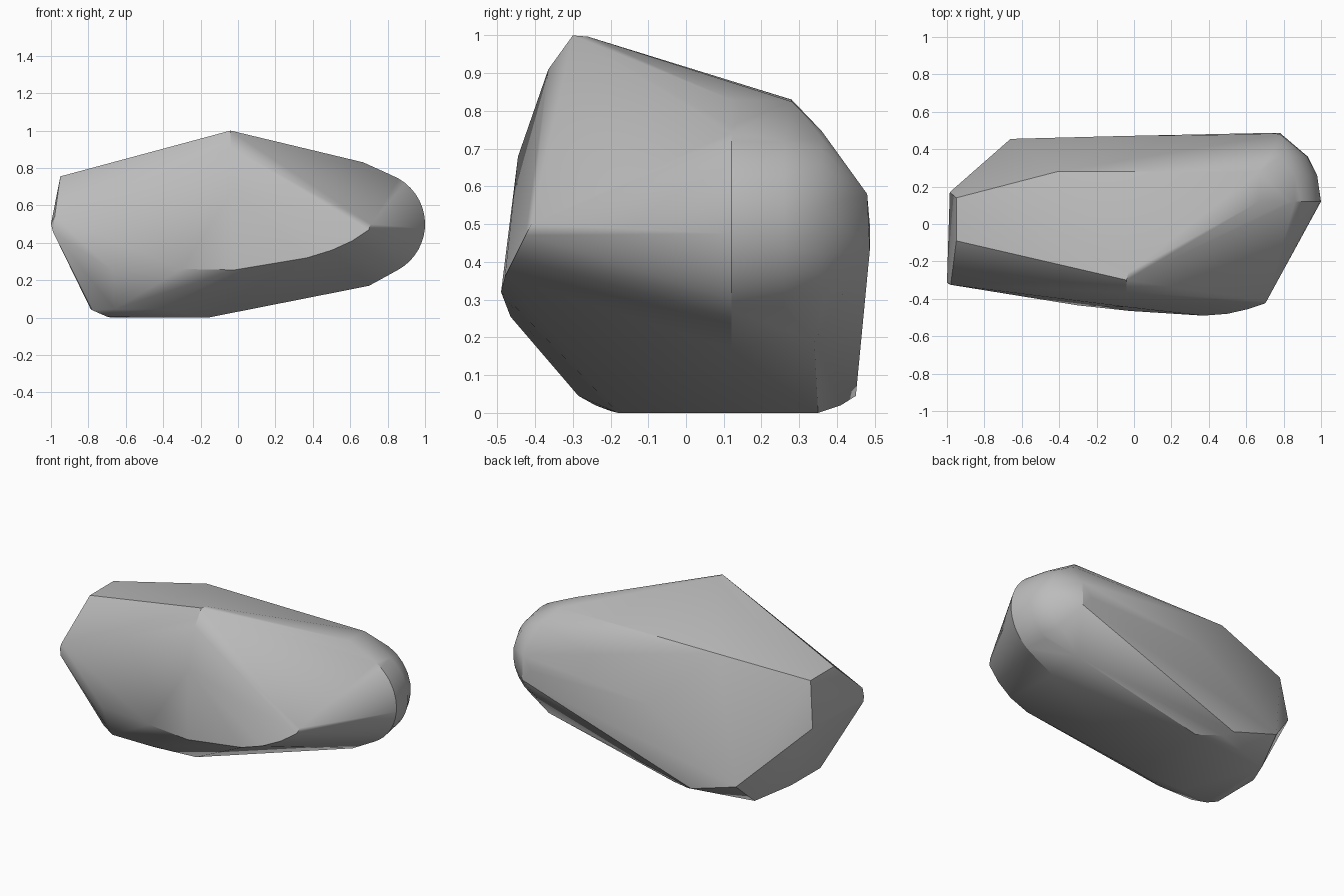
import bpy
import bmesh
from math import cos, sin, radians
from mathutils import Vector

default_cube = bpy.data.objects.get("Cube")
if default_cube:
    bpy.data.objects.remove(default_cube, do_unlink=True)


def make_material(name, colour):
    material = bpy.data.materials.new(name)
    material.use_nodes = True
    material.diffuse_color = colour
    shader = material.node_tree.nodes["Principled BSDF"]
    shader.inputs["Base Color"].default_value = colour
    shader.inputs["Roughness"].default_value = 0.9
    return material


def arc(centre, radius, start, end, steps):
    """Points on an arc in a plane facing y."""
    points = []
    for step in range(steps + 1):
        angle = radians(start + (end - start) * step / steps)
        offset = Vector((cos(angle), 0, sin(angle))) * radius
        points.append(Vector(centre) + offset)
    return points


def build_hull(name, points, material):
    """Wrap a convex solid around the corner points."""
    bm = bmesh.new()
    for point in points:
        bm.verts.new(point)
    result = bmesh.ops.convex_hull(bm, input=bm.verts)
    inside = {item for item in result["geom_interior"] + result["geom_unused"]
              if isinstance(item, bmesh.types.BMVert)}
    bmesh.ops.delete(bm, geom=list(inside), context="VERTS")
    bmesh.ops.recalc_face_normals(bm, faces=bm.faces)
    mesh = bpy.data.meshes.new(name)
    bm.to_mesh(mesh)
    bm.free()
    mesh.materials.append(material)
    boulder = bpy.data.objects.new(name, mesh)
    bpy.context.collection.objects.link(boulder)
    return boulder


# Peak and the upper ridge sloping to both ends
peak = [(-.04, -.3, 1), (-.03, -.26, .997), (-.04, -.365, .91)]
upper_corners = [
    (-.95, -.09, .755), (-.95, .14, .755),
    (-.41, .28, .83), (.67, .28, .825), (.67, .12, .83),
]

# Blunt end wall
end_wall = [
    (-1, -.31, .5), (-.99, -.32, .46), (-.98, -.325, .54),
    (-.985, .17, .48), (-.79, .1, .05), (-.78, -.2, .04),
]

# Front face: middle point, pointed corner and curved lower lip
front_face = [
    (-.03, -.445, .68), (.71, -.41, .5), (.7, -.425, .47),
    (.61, -.455, .41), (.5, -.48, .36), (.37, -.49, .32),
    (-.02, -.465, .255), (-.3, -.435, .26), (-.67, -.375, .25),
]

# Underside with softened front edge
underside = [
    (-.66, -.285, .045), (-.42, -.285, .045),
    (-.7, -.2, .005), (-.4, -.24, .02), (-.16, -.18, 0),
    (-.5, -.18, 0), (-.16, .35, 0), (-.68, .3, 0),
    (.7, .12, .17), (.7, .34, .19),
]

# Back face
back_face = [
    (-.66, .455, .14), (-.35, .45, .045), (-.3, .41, .02),
    (-.08, .47, .5), (.78, .487, .43), (.78, .48, .58),
    (.72, .487, .5),
]

# Rounded end, from two parallel arcs
rounded_end = arc((.72, .12, .5), .28, -62, 68, 16)
rounded_end += arc((.72, .26, .5), .26, -66, 75, 16)
rounded_end += arc((.68, .36, .5), .25, -60, 80, 10)

stone_grey = make_material("stone grey", (.5, .5, .5, 1))
corners = peak + upper_corners + end_wall + front_face
corners += underside + back_face + rounded_end
boulder = build_hull("boulder", corners, stone_grey)

# Soft shading across the shallow facets
bpy.ops.object.select_all(action="DESELECT")
boulder.select_set(True)
bpy.context.view_layer.objects.active = boulder
bpy.ops.object.shade_smooth_by_angle(angle=radians(25))
